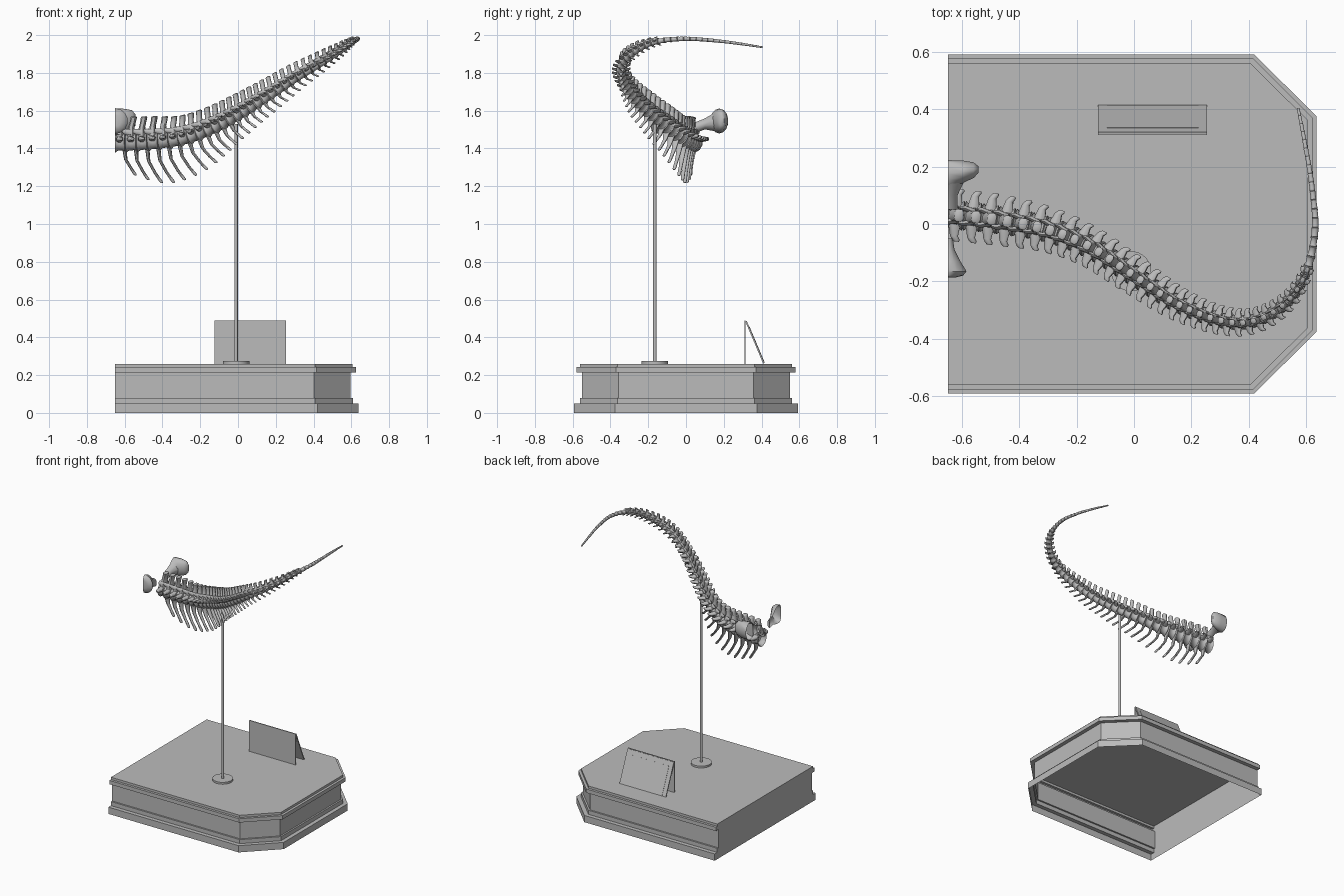
import bpy, bmesh, math
from mathutils import Vector, Matrix

if "Cube" in bpy.data.objects:
    bpy.data.objects.remove(bpy.data.objects["Cube"])

grey = bpy.data.materials.new("stone_grey")
grey.diffuse_color = (0.5, 0.5, 0.5, 1)
grey.use_nodes = True
grey.node_tree.nodes["Principled BSDF"].inputs["Base Color"].default_value = grey.diffuse_color
CUT = -0.65  # everything ends flush at this x


def finish(name, bm, smooth=False, clip=False, fix=True):
    if clip:
        bmesh.ops.bisect_plane(bm, geom=bm.verts[:] + bm.edges[:] + bm.faces[:],
                               plane_co=(CUT, 0, 0), plane_no=(-1, 0, 0), clear_outer=True)
    if fix:
        bmesh.ops.recalc_face_normals(bm, faces=bm.faces[:])
    me = bpy.data.meshes.new(name)
    bm.to_mesh(me)
    bm.free()
    me.materials.append(grey)
    ob = bpy.data.objects.new(name, me)
    bpy.context.collection.objects.link(ob)
    if smooth:
        bpy.context.view_layer.objects.active = ob
        ob.select_set(True)
        bpy.ops.object.shade_smooth_by_angle(angle=math.radians(50))
        ob.select_set(False)
    return ob


def box(name, size, mat):
    bm = bmesh.new()
    bmesh.ops.create_cube(bm, size=1, matrix=mat @ Matrix.Diagonal((*size, 1)))
    return finish(name, bm)


def cylinder(name, r, z0, z1, x, y, seg):
    bm = bmesh.new()
    bmesh.ops.create_cone(bm, cap_ends=True, segments=seg, radius1=r, radius2=r, depth=z1 - z0,
                          matrix=Matrix.Translation((x, y, (z0 + z1) / 2)))
    return finish(name, bm, True)


def loft(bm, frame, axis, stations, seg=8, power=1.0):
    """Skin elliptical sections lying across the given local axis: (centre, half a, half b)."""
    u, v = [i for i in range(3) if i != axis]
    rings = []
    for c, a, b in stations:
        ring = []
        for k in range(seg):
            ang = 2 * math.pi * (k + 0.5) / seg
            p = Vector(c)
            ca, sa = math.cos(ang), math.sin(ang)
            p[u] += a * math.copysign(abs(ca) ** power, ca)
            p[v] += b * math.copysign(abs(sa) ** power, sa)
            ring.append(bm.verts.new(frame @ p))
        rings.append(ring)
    for r0, r1 in zip(rings, rings[1:]):
        for k in range(seg):
            j = (k + 1) % seg
            bm.faces.new((r0[k], r0[j], r1[j], r1[k]))
    bm.faces.new(rings[0])
    bm.faces.new(rings[-1])


# plinth: hollow moulded shell with two chamfered corners and a flat cut end
bm = bmesh.new()
levels = [(0, 0), (0, .05), (.03, .05), (.03, .08), (.042, .08), (.042, .215),
          (.013, .215), (.013, .243), (.031, .243), (.031, .26)]
rings = []
for d, z in levels:
    half = [(CUT, .592 - d), (.42 - .414 * d, .592 - d), (.638 - d, .375 - .414 * d)]
    pts = [(x, -y) for x, y in half] + [(x, y) for x, y in reversed(half)]
    rings.append([bm.verts.new((x, y, z)) for x, y in pts])
for a, b in zip(rings, rings[1:]):
    for k in range(6):
        j = (k + 1) % 6
        if k == 5 and a[0].co.z == b[0].co.z:
            continue
        bm.faces.new((a[k], a[j], b[j], b[k]))
bm.faces.new(rings[-1])
finish("plinth", bm, fix=False)

# support pole and its foot
cylinder("pole_foot", .07, .26, .274, -.01, -.165, 32)
cylinder("pole", .009, .27, 1.53, -.01, -.165, 16)

# folded sign: upright front, leaning back flap with a thin raised panel
box("sign_front", (.38, .006, .23), Matrix.Translation((.065, .313, .375)))
lean = math.atan2(.095, .225)
flap = Matrix.Translation((.065, .365, .374)) @ Matrix.Rotation(lean, 4, 'X')
box("sign_flap", (.38, .008, .242), flap)
box("sign_flap_panel", (.32, .004, .205), flap @ Matrix.Translation((0, .004, -.015)))

# tail guide: x, y, z, body radius, spine height, side process reach, chevron length
guide = [Vector(p) for p in (
    (-.66, .035, 1.43, .055, .135, .092, .160),
    (-.48, .015, 1.435, .052, .135, .090, .225),
    (-.30, -.02, 1.455, .047, .118, .080, .200),
    (-.15, -.082, 1.505, .042, .112, .072, .155),
    (.00, -.18, 1.580, .037, .107, .068, .115),
    (.15, -.277, 1.672, .032, .093, .060, .090),
    (.30, -.335, 1.770, .028, .078, .052, .065),
    (.42, -.337, 1.842, .025, .064, .046, .050),
    (.53, -.275, 1.912, .022, .046, .036, .038),
    (.60, -.170, 1.962, .018, .026, .024, .026),
    (.632, -.02, 1.980, .013, .016, .016, .016),
    (.62, .14, 1.972, .010, .011, .011, .011),
    (.597, .28, 1.955, .008, .008, .008, .008),
    (.572, .41, 1.935, .005, .005, .005, .005))]


def sample(t):
    i = min(int(t), len(guide) - 2)
    f = t - i
    p1, p2 = guide[i], guide[i + 1]
    p0 = guide[i - 1] if i else 2 * p1 - p2
    p3 = guide[i + 2] if i + 2 < len(guide) else 2 * p2 - p1
    return 0.5 * (2 * p1 + (p2 - p0) * f + (2 * p0 - 5 * p1 + 4 * p2 - p3) * f * f
                  + (3 * p1 - p0 - 3 * p2 + p3) * f ** 3)


# vertebrae: waisted body, spine, side processes and chevron, shrinking toward the tip
bm = bmesh.new()
t, step, end = 0.2, 0.002, len(guide) - 1.001
while t < end:
    s = sample(t)
    r, spine, reach, chev = s[3:]
    pos = Vector(s[:3])
    pitch = .024 + .66 * r
    tan = (Vector(sample(min(t + .02, end))[:3]) - Vector(sample(t - .02)[:3])).normalized()
    side = tan.cross(Vector((0, 0, 1))).normalized()
    up = side.cross(tan)
    F = Matrix.Translation(pos) @ Matrix((tan, side, up)).transposed().to_4x4()
    h = pitch / 2
    q = .8 if r > .014 else .92
    loft(bm, F, 0, [((x * h, 0, 0), r * m, r * m) for x, m in
                    ((-1.04, .8), (-.9, 1), (-.45, q), (.45, q), (.9, 1), (1.04, .8))], 12)
    if spine > r * 1.35:
        # neural arch and backward leaning, flaring spine
        loft(bm, F, 2, [((-.1 * h, 0, r * .6), h * .8, r * .62),
                        ((.05 * h, 0, r + (spine - r) * .35), h * .55, r * .36),
                        ((.35 * h, 0, spine * .82), h * .55, r * .36),
                        ((.5 * h, 0, spine * .97), h * .58, r * .42),
                        ((.5 * h, 0, spine), h * .45, r * .3)], 8, .7)
        # joint prongs reaching forward and processes on each side
        for m in (-1, 1):
            loft(bm, F, 0, [((-1.5 * h, m * r * .5, r * 1.15), r * .12, r * .2),
                            ((-.9 * h, m * r * .5, r * 1.05), r * .2, r * .3),
                            ((.3 * h, m * r * .3, r * .9), r * .25, r * .35)], 6)
            loft(bm, F, 1, [((0, m * r * .5, r * .3), h * .8, r * .35),
                            ((.1 * h, m * (r + reach) / 2, r * .35), h * .5, r * .24),
                            ((.35 * h, m * reach * .92, r * .35), h * .5, r * .2),
                            ((.45 * h, m * reach, r * .35), h * .32, r * .12)], 8)
        # chevron hanging below the joint
        loft(bm, F, 2, [((.8 * h, 0, -r * .75), h * .38, r * .5),
                        ((.95 * h, 0, -r - (chev - r) * .3), h * .3, r * .28),
                        ((.95 * h + chev * .14, 0, -chev * .75), h * .3, r * .2),
                        ((.95 * h + chev * .27, 0, -chev * .96), h * .34, r * .2),
                        ((.95 * h + chev * .29, 0, -chev), h * .2, r * .12)], 8)
    # advance one vertebra along the guide
    last, run = pos, 0
    while run < pitch and t < end:
        t += step
        now = Vector(sample(min(t, end))[:3])
        run += (now - last).length
        last = now
finish("tail_vertebrae", bm, True, True)

# hip blades: flattened lobes with a neck toward the spine, cut at the flush end
I = Matrix.Identity(4)
bm = bmesh.new()
loft(bm, I, 0, [((-.72, .172, 1.545), .045, .06), ((-.65, .176, 1.545), .048, .066),
                ((-.60, .182, 1.547), .041, .063), ((-.56, .188, 1.55), .028, .052),
                ((-.543, .19, 1.55), .012, .03)], 14)
loft(bm, I, 1, [((-.65, .05, 1.51), .035, .03), ((-.65, .10, 1.53), .035, .03),
                ((-.65, .15, 1.54), .06, .05)], 12)
finish("hip_blade_left", bm, True, True)
bm = bmesh.new()
loft(bm, I, 1, [((-.65, -.05, 1.51), .018, .03), ((-.65, -.09, 1.525), .024, .035),
                ((-.65, -.13, 1.54), .045, .06), ((-.65, -.165, 1.545), .067, .068),
                ((-.65, -.18, 1.545), .055, .058), ((-.65, -.186, 1.545), .03, .03)], 14)
finish("hip_blade_right", bm, True, True)
